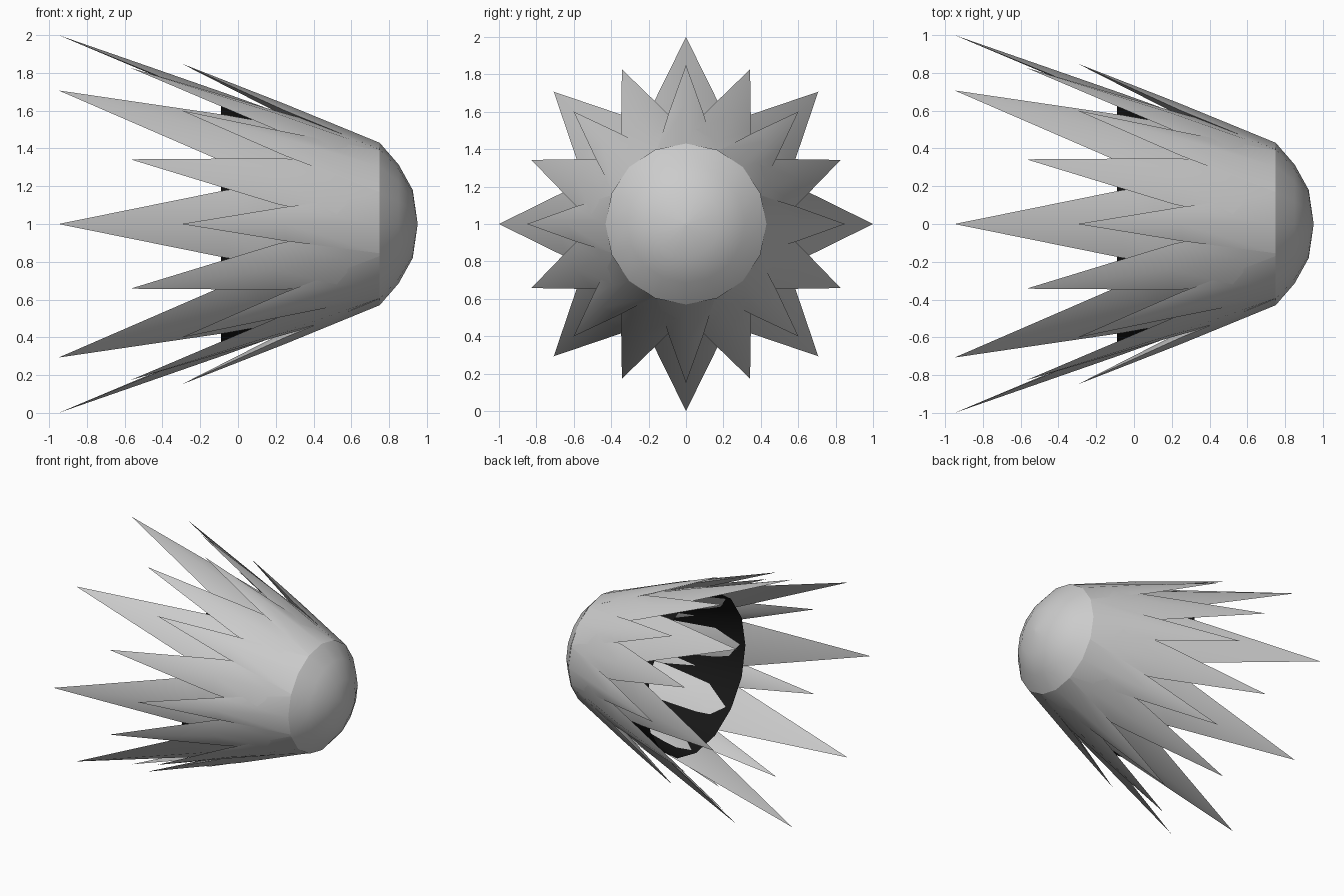
import bpy, math

if "Cube" in bpy.data.objects:
    bpy.data.objects.remove(bpy.data.objects["Cube"])


def make(name, verts, faces, angle=35):
    me = bpy.data.meshes.new(name)
    me.from_pydata(verts, [], faces)
    me.update()
    ob = bpy.data.objects.new(name, me)
    bpy.context.collection.objects.link(ob)
    bpy.ops.object.select_all(action='DESELECT')
    ob.select_set(True)
    bpy.context.view_layer.objects.active = ob
    bpy.ops.object.mode_set(mode='EDIT')
    bpy.ops.mesh.select_all(action='SELECT')
    bpy.ops.mesh.normals_make_consistent(inside=False)
    bpy.ops.object.mode_set(mode='OBJECT')
    bpy.ops.object.shade_smooth_by_angle(angle=math.radians(angle))
    return ob


def polar(x, r, w, a):
    # x along the axis, r outward, w sideways, around the axis at z = 1
    return (x, r * math.cos(a) - w * math.sin(a), 1 + r * math.sin(a) + w * math.cos(a))


def lathe(name, profile, n=16):
    verts, faces = [], []
    for x, r in profile:
        verts += [polar(x, r, 0, 2 * math.pi * i / n) for i in range(n)]
    for k in range(len(profile) - 1):
        for i in range(n):
            j = (i + 1) % n
            faces.append((k * n + i, k * n + j, (k + 1) * n + j, (k + 1) * n + i))
    if profile[0][1] < 0.05:
        faces.append(tuple(range(n)))
    return make(name, verts, faces)


def spike_ring(name, tip, sections, offset):
    # each section: x, ridge radius, edge radius, underside radius, half width
    verts, faces = [], []
    for s in range(8):
        a = math.radians(45 * s + offset)
        b = len(verts)
        verts.append(polar(tip[0], tip[1], 0, a))
        for x, top, edge, low, w in sections:
            verts += [polar(x, top, 0, a), polar(x, edge, w, a),
                      polar(x, low, 0, a), polar(x, edge, -w, a)]
        for i in range(4):
            j = (i + 1) % 4
            faces.append((b, b + 1 + i, b + 1 + j))
            for k in range(len(sections) - 1):
                c = b + 1 + 4 * k
                faces.append((c + i, c + 4 + i, c + 4 + j, c + j))
        e = b + 4 * len(sections) - 3
        faces.append((e, e + 1, e + 2, e + 3))
    return make(name, verts, faces, 40)


# rounded nose
lathe("nose_dome", [(0.95, 0.01), (0.925, 0.18), (0.85, 0.315), (0.75, 0.43)])

# dark inner shell, open at the back
shell = lathe("inner_shell", [(0.75, 0.38), (0.35, 0.50), (-0.09, 0.63)])
dark = bpy.data.materials.new("dark")
dark.diffuse_color = (0.008, 0.008, 0.008, 1)
dark.use_nodes = True
dark.node_tree.nodes["Principled BSDF"].inputs["Base Color"].default_value = dark.diffuse_color
shell.data.materials.append(dark)

# three staggered layers of spikes
spike_ring("long_spikes", (-0.95, 1.0),
           [(-0.06, 0.69, 0.635, 0.625, 0.18), (0.12, 0.625, 0.57, 0.51, 0.20),
            (0.75, 0.39, 0.35, 0.31, 0.14)], 0)
spike_ring("middle_spikes", (-0.57, 0.895),
           [(0.20, 0.635, 0.595, 0.55, 0.13), (0.58, 0.49, 0.46, 0.40, 0.17),
            (0.75, 0.425, 0.385, 0.34, 0.16)], 22.5)
spike_ring("short_spikes", (-0.30, 0.85),
           [(0.25, 0.635, 0.60, 0.57, 0.09), (0.75, 0.43, 0.395, 0.35, 0.155)], 0)
